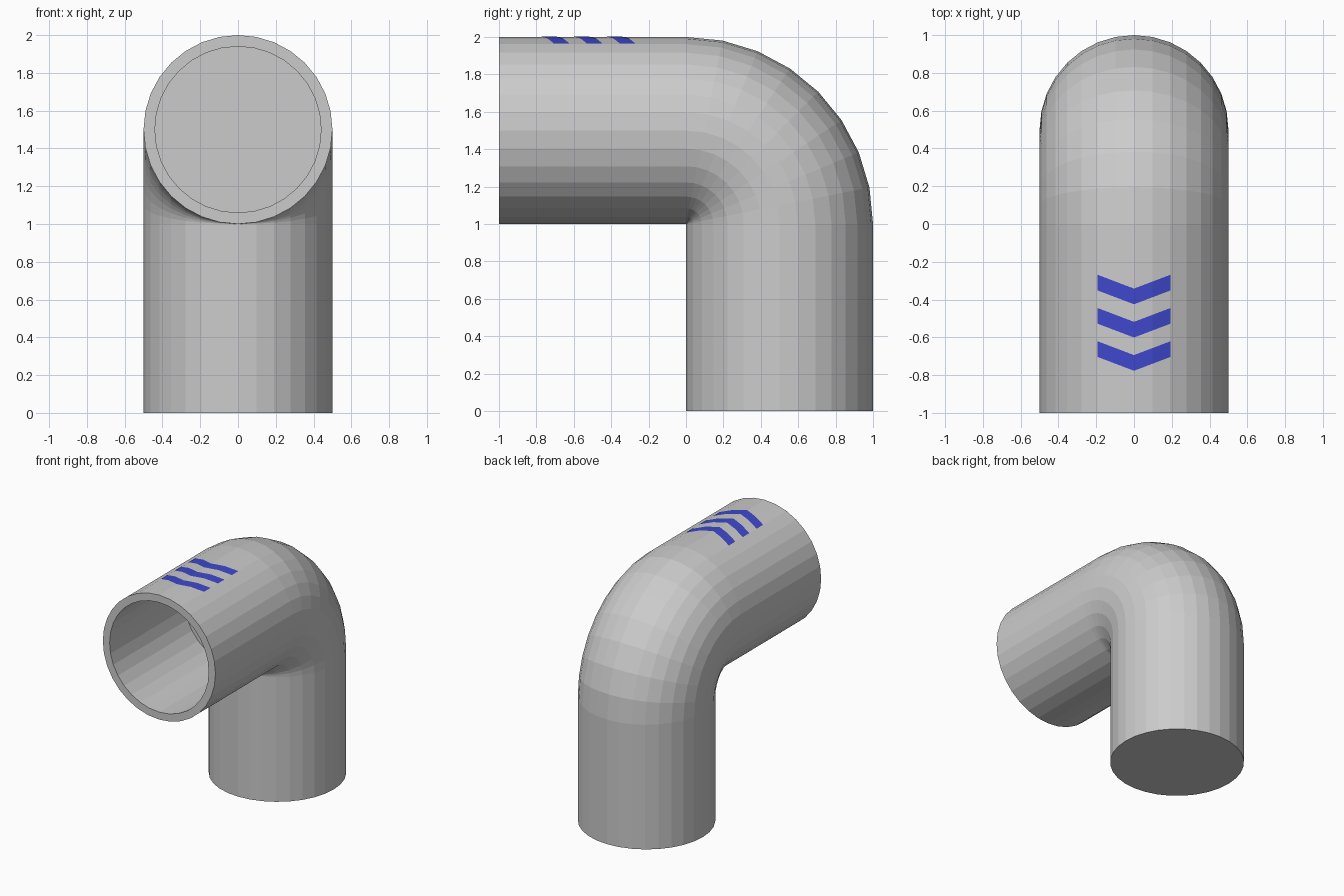
import bpy, bmesh
from math import sin, cos, pi

if "Cube" in bpy.data.objects:
    bpy.data.objects.remove(bpy.data.objects["Cube"])

SIDES, BEND_STEPS = 32, 8
R, R_IN, DEPTH = 0.5, 0.44, 0.94


def make_object(name, bm):
    mesh = bpy.data.meshes.new(name)
    bm.to_mesh(mesh)
    bm.free()
    obj = bpy.data.objects.new(name, mesh)
    bpy.context.collection.objects.link(obj)
    return obj


def ring(bm, bend, shift=(0, 0), radius=R):
    """Circle swung about the inner corner (y=0, z=1), then shifted in y, z."""
    verts = []
    for i in range(SIDES):
        t = 2 * pi * i / SIDES
        d = R + radius * cos(t)
        verts.append(bm.verts.new((radius * sin(t),
                                   d * cos(bend) + shift[0],
                                   1 + d * sin(bend) + shift[1])))
    return verts


# Elbow pipe: foot, bend, mouth, then the inner bore and its end wall
bm = bmesh.new()
rings = [ring(bm, 0, (0, -1))]
rings += [ring(bm, pi / 2 * k / BEND_STEPS) for k in range(BEND_STEPS + 1)]
rings.append(ring(bm, pi / 2, (-1, 0)))
rings.append(ring(bm, pi / 2, (-1, 0), R_IN))
rings.append(ring(bm, pi / 2, (-1 + DEPTH, 0), R_IN))
for a, b in zip(rings, rings[1:]):
    for i in range(SIDES):
        j = (i + 1) % SIDES
        bm.faces.new((a[i], a[j], b[j], b[i]))
bm.faces.new(rings[0])
bm.faces.new(rings[-1])
bmesh.ops.remove_doubles(bm, verts=bm.verts, dist=0.0005)
bmesh.ops.recalc_face_normals(bm, faces=bm.faces)
make_object("elbow_pipe", bm)

# Flow arrows: painted chevrons wrapped over the top facets
blue = bpy.data.materials.new("blue_paint")
blue.diffuse_color = (0.05, 0.065, 0.604, 1)
blue.use_nodes = True
blue.node_tree.nodes["Principled BSDF"].inputs["Base Color"].default_value = blue.diffuse_color
for n in range(3):
    bm = bmesh.new()
    tip = -0.425 - 0.176 * n
    pairs = []
    for k in range(-2, 3):
        t = 2 * pi * k / SIDES
        x, z = (R + 0.002) * sin(t), 1.5 + (R + 0.002) * cos(t)
        y = tip + 0.38 * abs(x)
        pairs.append([bm.verts.new((x, y + w, z)) for w in (0, 0.083)])
    for a, b in zip(pairs, pairs[1:]):
        bm.faces.new((a[0], b[0], b[1], a[1]))
    make_object(f"flow_arrow_{n + 1}", bm).data.materials.append(blue)
